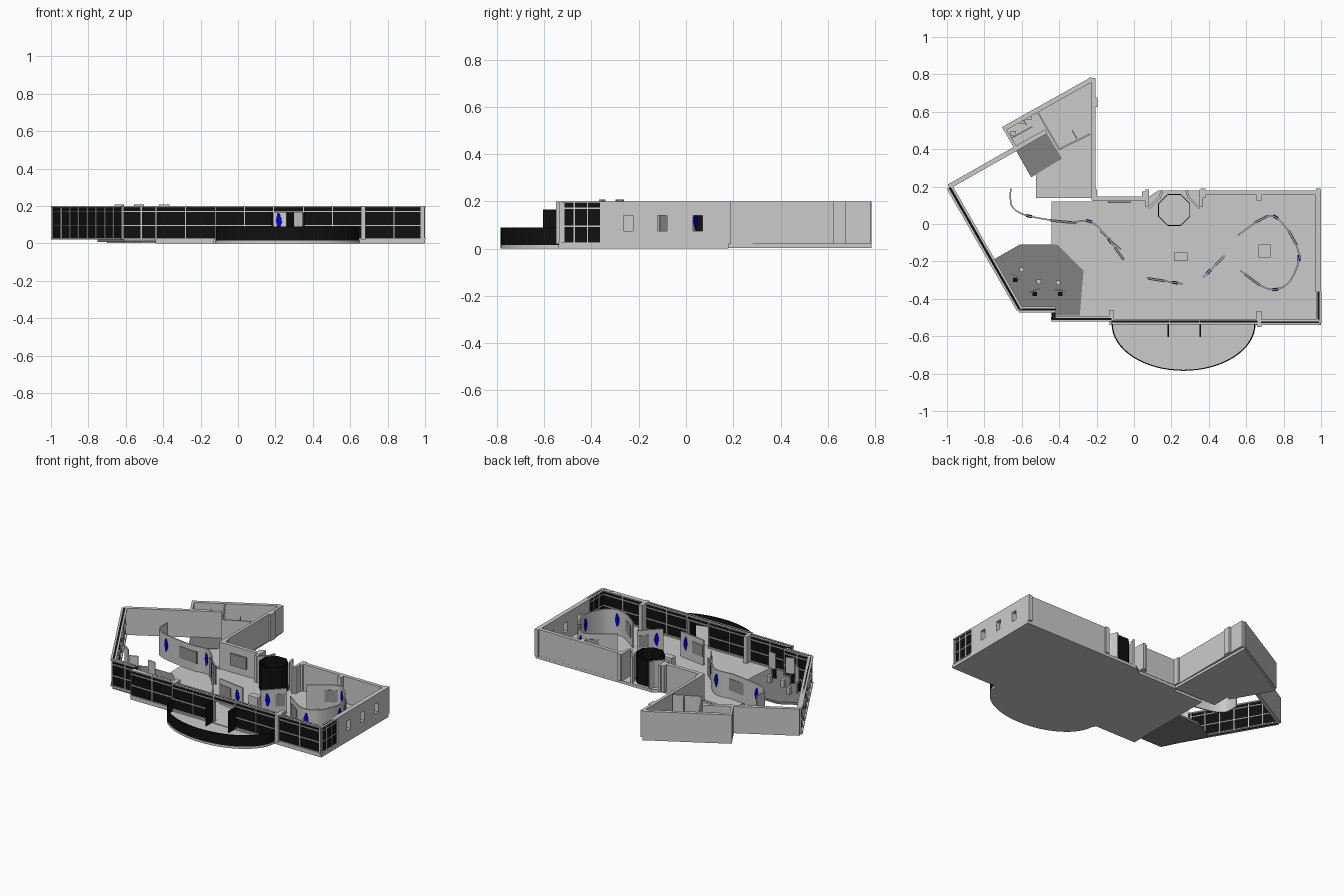
import bpy, bmesh, math
from mathutils import Vector

if "Cube" in bpy.data.objects:
    bpy.data.objects.remove(bpy.data.objects["Cube"])


def material(name, c):
    m = bpy.data.materials.new(name)
    m.diffuse_color = (*c, 1)
    m.use_nodes = True
    m.node_tree.nodes["Principled BSDF"].inputs["Base Color"].default_value = m.diffuse_color
    return m


BLACK = material("black_glass", (0.005, 0.005, 0.005))
DARK = material("dark_carpet", (0.22, 0.22, 0.22))
PANEL = material("panel_grey", (0.3, 0.3, 0.3))
BLUE = material("blue", (0.0, 0.0, 0.6))


def finish(name, bm, mat=None):
    bmesh.ops.recalc_face_normals(bm, faces=bm.faces[:])
    me = bpy.data.meshes.new(name)
    bm.to_mesh(me)
    bm.free()
    ob = bpy.data.objects.new(name, me)
    bpy.context.collection.objects.link(ob)
    if mat:
        me.materials.append(mat)
    return ob


def prism(name, pts, depth, mat=None):
    """Closed 3D outline extruded along the vector depth."""
    bm = bmesh.new()
    f = bm.faces.new([bm.verts.new(p) for p in pts])
    ext = bmesh.ops.extrude_face_region(bm, geom=[f], use_keep_orig=True)
    vs = [g for g in ext["geom"] if isinstance(g, bmesh.types.BMVert)]
    bmesh.ops.translate(bm, verts=vs, vec=depth)
    return finish(name, bm, mat)


def slab(name, pts, z0, z1, mat=None):
    return prism(name, [(x, y, z0) for x, y in pts], (0, 0, z1 - z0), mat)


def box(name, x0, x1, y0, y1, z0, z1, mat=None):
    return slab(name, [(x0, y0), (x1, y0), (x1, y1), (x0, y1)], z0, z1, mat)


def wall(name, p, q, t=0.025, z0=0.02, z1=0.2, mat=None):
    """Straight wall centred on the line p-q."""
    p, q = Vector(p), Vector(q)
    d = (q - p).normalized()
    n = Vector((-d.y, d.x)) * t / 2
    return slab(name, [p + n, p - n, q - n, q + n], z0, z1, mat)


def ribbon(name, pts, t, z0, z1, mat=None):
    """Thin wall following a polyline."""
    bm = bmesh.new()
    rings = []
    for i, p in enumerate(pts):
        d = (pts[min(i + 1, len(pts) - 1)] - pts[max(i - 1, 0)]).normalized()
        n = Vector((-d.y, d.x)) * t / 2
        rings.append([bm.verts.new((*(p + s * n), z)) for s, z in
                      ((1, z0), (-1, z0), (-1, z1), (1, z1))])
    for a, b in zip(rings, rings[1:]):
        for k in range(4):
            bm.faces.new((a[k], a[(k + 1) % 4], b[(k + 1) % 4], b[k]))
    bm.faces.new(rings[0])
    bm.faces.new(rings[-1])
    ob = finish(name, bm, mat)
    bpy.ops.object.select_all(action='DESELECT')
    ob.select_set(True)
    bpy.context.view_layer.objects.active = ob
    bpy.ops.object.shade_smooth_by_angle(angle=math.radians(35))
    return ob


def spline(pts, t):
    """Catmull-Rom point; t counts control points."""
    i = min(int(t), len(pts) - 2)
    u = t - i
    a, b, c, d = (Vector(pts[max(0, min(k, len(pts) - 1))]) for k in range(i - 1, i + 3))
    return 0.5 * (2 * b + (c - a) * u + (2 * a - 5 * b + 4 * c - d) * u * u
                  + (3 * b - a - 3 * c + d) * u ** 3)


def glazing(name, p, q, bays, z0=0.02, z1=0.2, rows=(0.095, 0.17), t=0.02):
    """Black panes with a grey grid showing on both sides."""
    p, q = Vector(p), Vector(q)
    d = (q - p).normalized() * 0.003
    wall(name + "_pane", p, q, t * 0.5, z0, z1, BLACK)
    for i in range(bays + 1):
        c = p.lerp(q, i / bays)
        wall(name + "_mullion", c - d, c + d, t, z0, z1)
    for z in rows:
        wall(name + "_rail", p, q, t, z - 0.003, z + 0.003)
    wall(name + "_head", p, q, t + 0.01, z1 - 0.008, z1)
    wall(name + "_sill", p, q, t + 0.01, z0, z0 + 0.008)


# Floors
slab("main_floor", [(-.44, -.52), (-.13, -.52), (-.13, -.54), (1, -.54), (1, .18), (.36, .18),
                    (.3, .18), (.13, .18), (.08, .145), (-.22, .145), (-.22, .12), (-.44, .12)], 0, .02)
slab("wing_floor", [(-.7, .515), (-.225, .785), (-.21, .14), (-.525, .14), (-.525, .265),
                    (-.55, .25), (-.635, .4)], .003, .021)
slab("lobby_mat", [(-.47, .49), (-.385, .35), (-.55, .25), (-.635, .4)], .015, .024, DARK)
slab("carpet", [(-.75, -.19), (-.61, -.11), (-.41, -.11), (-.27, -.25), (-.29, -.49),
                (-.43, -.49), (-.43, -.47), (-.61, -.47)], .008, .024, DARK)

# Round terrace with glass rail
arc = [Vector((.265 - .385 * math.cos(math.pi * i / 32), -.535 - .25 * math.sin(math.pi * i / 32)))
       for i in range(33)]
slab("terrace_floor", arc, 0, .015)
ribbon("terrace_rail", [p + (Vector((.265, -.535)) - p) * .012 for p in arc], .005, .015, .09, BLACK)

# Glazed front, left diagonal and right corner
glazing("left_glass", (-.985, .195), (-.612, -.455), 8, t=.025)
glazing("notch_glass", (-.615, -.457), (-.42, -.457), 2)
wall("notch_return", (-.43, -.455), (-.43, -.51), .02, .02, .2, BLACK)
glazing("front_glass_left", (-.44, -.507), (-.12, -.507), 2)
glazing("front_glass_mid", (-.12, -.522), (.19, -.522), 2)
glazing("front_transom", (.19, -.522), (.35, -.522), 1, .165, .2, ())
glazing("front_glass_right", (.35, -.522), (.66, -.522), 2)
glazing("front_glass_end", (.68, -.525), (.99, -.525), 2)
glazing("corner_glass", (.987, -.53), (.987, -.36), 3)
for x in (.183, .353):
    box("open_door", x - .004, x + .004, -.605, -.53, .02, .165, BLACK)

# Right wall with three small windows
box("right_wall_low", .97, 1, -.36, .18, .02, .075)
box("right_wall_high", .97, 1, -.36, .18, .14, .2)
edges = [-.36, -.265, -.225, -.12, -.08, .03, .07, .18]
for a, b in zip(edges[::2], edges[1::2]):
    box("right_wall_pier", .97, 1, a, b, .075, .14)

# Solid back and wing walls
wall("back_wall_right", (.36, .167), (1, .167))
wall("back_wall_left", (-.22, .135), (.08, .135))
wall("wing_side_wall", (-.217, .125), (-.217, .78), .02)
wall("wing_back_wall", (-.222, .775), (-.7, .507))
wall("wing_end_wall", (-.695, .515), (-.632, .405), .015)
wall("left_back_wall", (-.99, .2), (-.47, .495))
wall("wing_partition", (-.525, .615), (-.4, .4), .008)
wall("wing_partition", (-.4, .4), (-.235, .48), .008)
wall("wing_stub", (-.33, .5), (-.305, .455), .006)
wall("stall_wall", (-.6, .57), (-.575, .53), .006, .02, .16)
wall("stall_wall", (-.655, .46), (-.545, .52), .006, .02, .16)
for x, y in ((-.6, .55), (-.645, .485), (-.56, .57)):
    box("basin", x - .015, x + .015, y - .012, y + .012, .02, .06)

# Octagonal glass booth and its alcove
octo = [(.215 + .09 * math.cos(math.pi * (k + .5) / 4), .075 + .09 * math.sin(math.pi * (k + .5) / 4))
        for k in range(8)]
for a, b in zip(octo, octo[1:] + octo[:1]):
    wall("booth_pane", a, b, .005, .02, .2, BLACK)
for s in (-1, 1):
    wall("alcove_wall", (.215 + s * .135, .085), (.215 + s * .08, .14), .012)
    wall("alcove_back", (.215 + s * .08, .135), (.215 + s * .065, .18), .012)
    wall("alcove_jamb", (.215 + s * .145, .09), (.215 + s * .145, .185), .018)

# Columns
for x, y in ((-.12, -.485), (.668, -.49), (.668, .15), (.055, .15), (.37, .165), (-.207, .65),
             (-.21, .16), (.985, .165), (.67, -.525)):
    box("column", x - .013, x + .013, y - .025, y + .025, .02, .2)

# Exhibition walls
paths = {
    "long_wall": [(-.66, .19), (-.655, .1), (-.6, .055), (-.5, .03), (-.35, .01),
                  (-.24, .015), (-.16, -.05), (-.06, -.185)],
    "horseshoe_wall": [(.555, -.06), (.68, .025), (.75, .04), (.82, -.03), (.87, -.12), (.88, -.2),
                       (.83, -.31), (.755, -.35), (.68, -.33), (.57, -.25)],
    "front_screen": [(.07, -.29), (.26, -.32)],
    "angled_screen": [(.37, -.285), (.485, -.17)],
}
for name, pts in paths.items():
    n = (len(pts) - 1) * 5
    ribbon(name, [spline(pts, i / 5) for i in range(n + 1)], .008, .02, .19)

# Blue figures and grey pictures hung on the walls
FIGURE = [(-.004, .075), (.008, .09), (.016, .115), (.013, .135), (.003, .16), (-.007, .165),
          (-.013, .14), (-.016, .12)]


def hang(name, path, t, outline, depth, mat):
    pts = paths[path]
    e = .02
    t = min(max(t, e), len(pts) - 1 - e)
    c = spline(pts, t)
    d = (spline(pts, t + e) - spline(pts, t - e)).normalized()
    n = Vector((-d.y, d.x, 0)) * depth
    prism(name, [Vector((*(c + d * u), z)) - n / 2 for u, z in outline], n, mat)


def rect(w):
    return [(-w, .075), (w, .075), (w, .155), (-w, .155)]


for path, t in (("long_wall", 2.45), ("long_wall", 5), ("long_wall", 6.3), ("front_screen", .74),
                ("horseshoe_wall", 2.1), ("horseshoe_wall", 7), ("horseshoe_wall", 4.8),
                ("angled_screen", .3)):
    hang("blue_figure", path, t, FIGURE, .016, BLUE)
for path, t, w in (("long_wall", 3.8, .07), ("long_wall", 6.75, .04), ("front_screen", .3, .045),
                   ("horseshoe_wall", 1, .04), ("horseshoe_wall", 3.5, .045),
                   ("horseshoe_wall", 8.4, .05), ("angled_screen", .7, .03)):
    hang("picture", path, t, rect(w), .014, PANEL)
wall("picture_screen", (-.18, -.04), (-.07, -.135), .007, .05, .17, PANEL)
box("wall_picture", -.14, -.02, .112, .124, .07, .15, PANEL)

# Plinths
box("plinth", .215, .285, -.197, -.152, .02, .08)
box("plinth", .665, .73, -.18, -.11, .02, .08)

# Lounge: display boards, stools and dark chairs
for x, y, a in ((-.635, -.28, -.6), (-.53, -.355, .4), (-.395, -.355, -.1)):
    d = Vector((math.cos(a), math.sin(a))) * .028
    c = Vector((x, y))
    wall("display_board", c - d, c + d, .006, .1, .208)
    wall("board_post", c - d * .15, c + d * .15, .008, .02, .1)
    box("chair_seat", x - .012, x + .012, y - .028, y - .008, .045, .055, BLACK)
    box("chair_back", x - .012, x + .012, y - .03, y - .026, .02, .095, BLACK)
for x, y in ((-.6, -.245), (-.51, -.31), (-.405, -.315)):
    box("stool", x - .012, x + .012, y - .012, y + .012, .02, .07)
